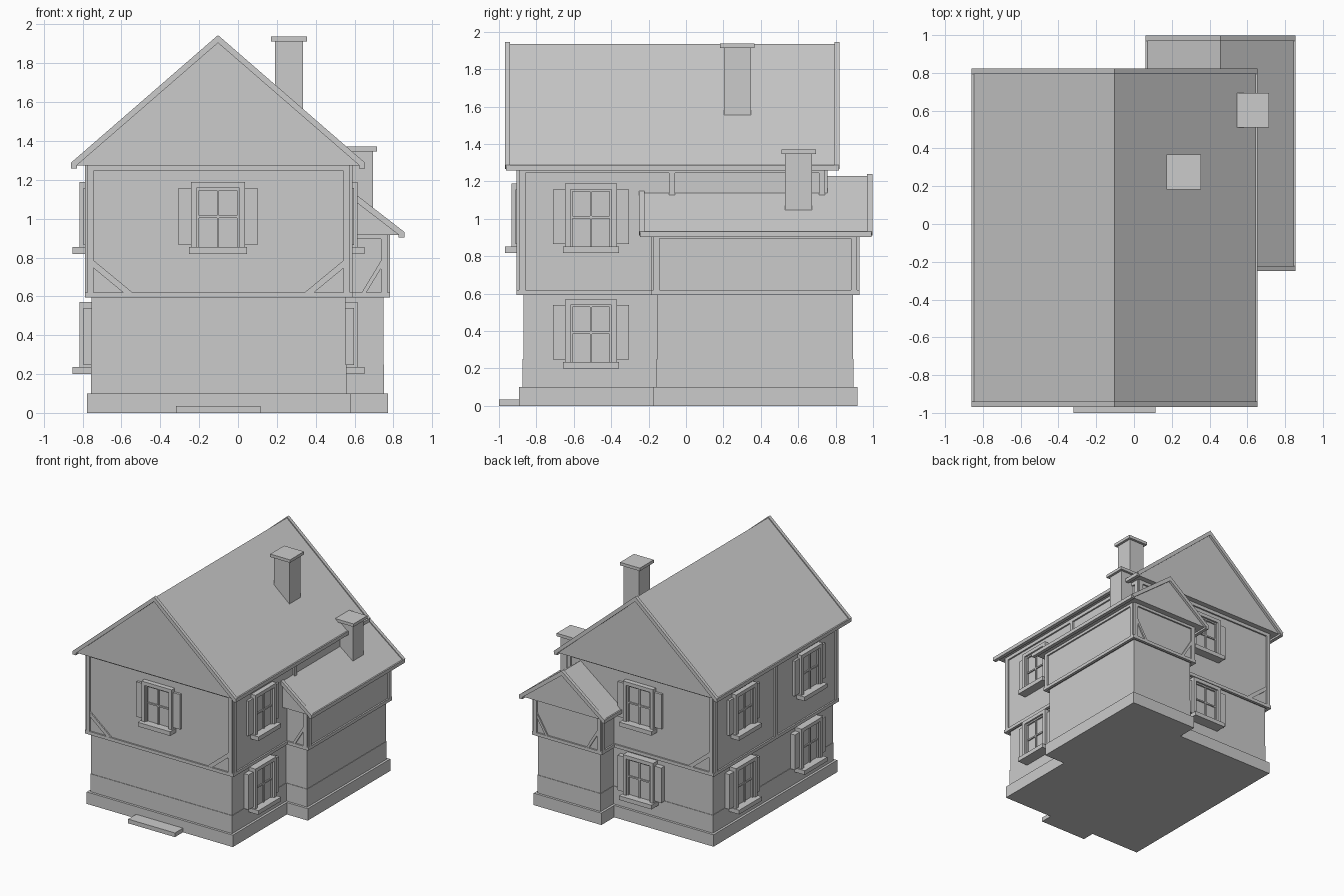
import bpy, bmesh, math
from mathutils import Vector

if "Cube" in bpy.data.objects:
    bpy.data.objects.remove(bpy.data.objects["Cube"])

grey = bpy.data.materials.new("light_grey")
grey.use_nodes = True
COLOR = (0.6, 0.6, 0.6, 1)
grey.diffuse_color = COLOR
grey.node_tree.nodes["Principled BSDF"].inputs["Base Color"].default_value = COLOR


class Part:
    """Collects boxes and extruded outlines into one object."""

    def __init__(self, name):
        self.name, self.bm = name, bmesh.new()

    def extrude(self, outline, near, far, place):
        a = [self.bm.verts.new(place(u, near, z)) for u, z in outline]
        b = [self.bm.verts.new(place(u, far, z)) for u, z in outline]
        n = len(outline)
        self.bm.faces.new(a)
        self.bm.faces.new(b[::-1])
        for i in range(n):
            self.bm.faces.new((a[i], b[i], b[(i + 1) % n], a[(i + 1) % n]))

    def box(self, u, d, z, place=lambda u, d, z: Vector((u, d, z))):
        self.extrude([(u[0], z[0]), (u[1], z[0]), (u[1], z[1]), (u[0], z[1])], d[0], d[1], place)

    def done(self):
        bmesh.ops.recalc_face_normals(self.bm, faces=self.bm.faces)
        mesh = bpy.data.meshes.new(self.name)
        self.bm.to_mesh(mesh)
        self.bm.free()
        mesh.materials.append(grey)
        bpy.context.collection.objects.link(bpy.data.objects.new(self.name, mesh))


# Wall faces: u runs along the wall, d points outwards
def on_x(x, sign):
    return lambda u, d, z: Vector((x + sign * d, u, z))


def on_y(y, sign):
    return lambda u, d, z: Vector((u, y + sign * d, z))


def plain(u, y, z):
    return Vector((u, y, z))


def walls(name, x, y, top):
    p = Part(name)
    layers = [(0.002, 0, 0.1), (-0.018, 0.1, 0.25), (-0.022, 0.25, 0.6), (0, 0.6, top)]
    for grow, low, high in layers:
        p.box((x[0] - grow, x[1] + grow), (y[0] - grow, y[1] + grow), (low, high))
    p.done()


def timber_frame(name, place, u, z, mid=False, brace=None):
    p = Part(name)
    w, d = 0.033, (-0.01, 0.013)
    p.box((u[0] - 0.011, u[1] + 0.011), d, (z[0], z[0] + 0.027), place)
    p.box(u, d, (z[1] - 0.03, z[1]), place)
    posts = [u[0], u[1] - w] + ([(u[0] + u[1] - w) / 2] if mid else [])
    for s in posts:
        p.box((s, s + w), d, z, place)
    if brace:
        run, rise = brace
        low, t = z[0] + 0.027, 0.04
        for corner, s in ((u[0] + w, 1), (u[1] - w, -1)):
            p.extrude([(corner, low + rise), (corner, low + rise - t),
                       (corner + s * (run - t * run / rise), low), (corner + s * run, low)],
                      -0.01, 0.011, place)
    p.done()


def window(name, place, c, sill):
    p = Part(name)
    low, top, h = sill + 0.03, sill + 0.37, 0.14
    for s in (-1, 1):
        p.box(sorted((c + s * h, c + s * (h - 0.03))), (-0.03, 0.04), (low, top), place)
        p.box(sorted((c + s * 0.11, c + s * 0.098)), (-0.03, 0.025), (low, top - 0.03), place)
        p.box(sorted((c + s * 0.14, c + s * 0.203)), (-0.03, 0.02), (low + 0.017, top - 0.03), place)
    p.box((c - h, c + h), (-0.03, 0.04), (top - 0.03, top), place)
    p.box((c - 0.11, c + 0.11), (-0.03, 0.025), (top - 0.042, top - 0.03), place)
    p.box((c - 0.11, c + 0.11), (-0.03, 0.012), (low, top - 0.03), place)
    p.box((c - 0.006, c + 0.006), (0, 0.022), (low, top - 0.03), place)
    p.box((c - 0.1, c + 0.1), (0, 0.022), (low + 0.155, low + 0.167), place)
    p.box((c - 0.15, c + 0.15), (-0.03, 0.075), (sill, sill + 0.035), place)
    p.done()


def roof(name, c, half, apex, eave, y):
    body = Part(name)
    slope = (apex - eave) / half
    edge, base = half - 0.012, eave - 0.015
    body.extrude([(c - edge, base), (c + edge, base), (c + edge, eave), (c, apex - 0.01),
                  (c - edge, eave)], y[0] + 0.02, y[1] - 0.02, plain)
    body.done()
    # Sloping boards along each gable, and the eave boards between them
    trim = Part(name + "_boards")
    drop = 0.04
    for ends in ((y[0], y[0] + 0.028), (y[1] - 0.028, y[1])):
        for s in (-1, 1):
            trim.extrude([(c, apex), (c + s * half, apex - slope * half),
                          (c + s * (half - 0.02), apex - slope * half - 0.022), (c, apex - drop)],
                         ends[0], ends[1], plain)
    for s in (-1, 1):
        trim.box(sorted((c + s * half, c + s * (half - 0.03))), (y[0] + 0.005, y[1] - 0.005),
                 (eave - 0.03, eave))
    trim.done()


def chimney(name, x, y, low, top):
    p = Part(name)
    p.box((x - 0.072, x + 0.072), (y - 0.072, y + 0.072), (low, top - 0.025))
    p.box((x - 0.092, x + 0.092), (y - 0.092, y + 0.092), (top - 0.025, top))
    p.done()


# Main house
HX, HY = (-0.776, 0.576), (-0.892, 0.744)
walls("house_walls", HX, HY, 1.275)
front, back = on_y(HY[0], -1), on_y(HY[1], 1)
left, right = on_x(HX[1], 1), on_x(HX[0], -1)
storey = (0.593, 1.275)
timber_frame("front_timbers", front, HX, storey, brace=(0.2, 0.165))
timber_frame("back_timbers", back, HX, storey, brace=(0.2, 0.165))
timber_frame("left_timbers", left, HY, storey, mid=True)
timber_frame("right_timbers", right, HY, storey, mid=True)
roof("main_roof", -0.103, 0.757, 1.945, 1.288, (-0.968, 0.822))

# Side wing
WX, WY = (0.146, 0.77), (-0.175, 0.914)
walls("wing_walls", WX, WY, 0.925)
low_storey = (0.593, 0.925)
timber_frame("wing_front_timbers", on_y(WY[0], -1), WX, low_storey, brace=(0.1, 0.165))
timber_frame("wing_back_timbers", on_y(WY[1], 1), WX, low_storey, brace=(0.1, 0.165))
timber_frame("wing_left_timbers", on_x(WX[1], 1), WY, low_storey)
timber_frame("wing_right_timbers", on_x(WX[0], -1), WY, low_storey)
roof("wing_roof", 0.458, 0.398, 1.24, 0.932, (-0.25, 0.997))

# Windows on both storeys
UPPER, LOWER = 0.818, 0.2
window("front_window", front, -0.103, UPPER)
for level, sill in (("upper", UPPER), ("lower", LOWER)):
    window(level + "_back_window", back, -0.103, sill)
    window(level + "_left_window", left, -0.508, sill)
    window(level + "_right_front_window", right, -0.508, sill)
    window(level + "_right_back_window", right, 0.36, sill)

# Chimneys and doorstep
chimney("main_chimney", 0.263, 0.275, 1.5, 1.938)
chimney("wing_chimney", 0.623, 0.602, 0.98, 1.372)
step = Part("doorstep")
step.box((-0.32, 0.115), (-1.0, -0.88), (0, 0.035))
step.done()
